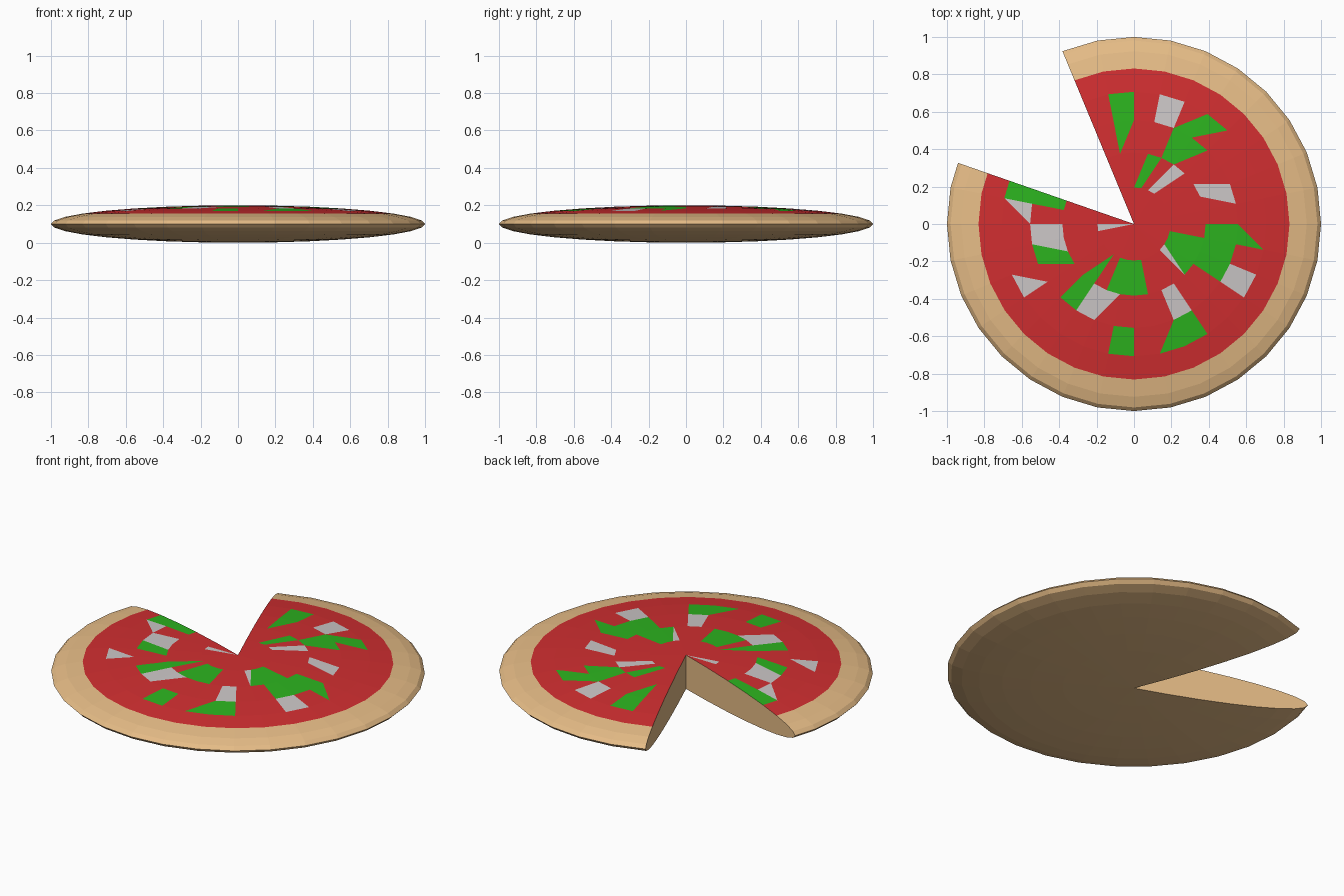
import bpy
import bmesh
import math
from mathutils import Vector

cube = bpy.data.objects.get("Cube")
if cube:
    bpy.data.objects.remove(cube, do_unlink=True)

SEGMENTS, RINGS = 32, 16
STEP = math.tau / SEGMENTS
HALF_HEIGHT = 0.1
SAUCE_RING = 5
CUT_START, CUT_END = math.radians(112.5), math.radians(160.85)
CRUST, SAUCE, PEPPER, CHEESE = range(4)

# Topping patches: ring, then first and last segment on its inner and outer edge
PEPPERS = [
    (2, 9, 9, 8, 9), (3, 8, 9, 8, 9), (3, 5, 6, 4, 5), (2, 5, 6, 4, 6),
    (1, 7, 8, 6, 7), (2, -3, 0, -3, 0), (1, -3, -1, -4, -1),
    (3, -1, 0, -1, -1), (3, -6, -5, -7, -5), (3, -9, -8, -9, -8),
    (1, -10, -7, -10, -7), (1, -11, -11, -12, -11), (2, -12, -11, -12, -11),
    (2, 18, 19, 17, 18), (2, 14, 15, 14, 15), (3, 14, 15, 14, 15),
]
CHEESES = [
    (3, 6, 7, 6, 7), (1, 5, 6, 4, 5), (2, 2, 3, 1, 2), (1, -4, -3, -4, -4),
    (3, -3, -2, -3, -2), (2, -6, -5, -6, -5), (2, -11, -9, -11, -10),
    (3, -13, -13, -14, -13), (2, 16, 18, 16, 17), (0, 16, 17, 16, 17),
    (3, 15, 16, 15, 15),
]


def srgb(*channels):
    return tuple((c / 255) ** 2.2 for c in channels) + (1.0,)


def make_material(name, color):
    mat = bpy.data.materials.new(name)
    mat.use_nodes = True
    mat.diffuse_color = color
    mat.node_tree.nodes["Principled BSDF"].inputs["Base Color"].default_value = color
    return mat


def angle(p):
    return math.atan2(p.y, p.x)


def height(face):
    return face.calc_center_median().z / HALF_HEIGHT - 1


def grid_point(ring, segment):
    r, a = math.sin(ring * STEP), segment * STEP
    return Vector((r * math.cos(a), r * math.sin(a), 0))


def bisect(bm, faces, point, normal):
    geom = set(faces)
    for f in faces:
        geom.update(f.verts)
        geom.update(f.edges)
    bmesh.ops.bisect_plane(bm, geom=list(geom), dist=1e-4,
                           plane_co=point, plane_no=normal)


def paint_patch(bm, patch, material):
    ring, in_lo, in_hi, out_lo, out_hi = patch
    middle = grid_point(SAUCE_RING, (in_lo + in_hi + out_lo + out_hi) / 4)
    low, high = math.cos((ring + 1) * STEP), math.cos(ring * STEP)
    sides = []

    def inside():
        found = []
        for f in bm.faces:
            c = f.calc_center_median()
            if (f.material_index == SAUCE and low < height(f) < high
                    and c.dot(middle) > 0
                    and all((c - p).dot(n) > 0 for p, n in sides)):
                found.append(f)
        return found

    for inner, outer, sign in ((in_lo, out_lo, 1), (in_hi, out_hi, -1)):
        p = grid_point(ring, inner)
        d = grid_point(ring + 1, outer) - p
        normal = Vector((-d.y, d.x, 0)).normalized() * sign
        bisect(bm, inside(), p, normal)
        sides.append((p, normal))
    for f in inside():
        f.material_index = material


# Flattened round body
bm = bmesh.new()
bmesh.ops.create_uvsphere(bm, u_segments=SEGMENTS, v_segments=RINGS, radius=1)
for v in bm.verts:
    v.co.z = (v.co.z + 1) * HALF_HEIGHT

# Missing slice
for a in (CUT_START, CUT_END):
    near = [f for f in bm.faces
            if abs(angle(f.calc_center_median()) - a) < STEP]
    bisect(bm, near, (0, 0, 0), (-math.sin(a), math.cos(a), 0))
slice_faces = [f for f in bm.faces
               if CUT_START < angle(f.calc_center_median()) < CUT_END]
bmesh.ops.delete(bm, geom=slice_faces, context='FACES')

# Sauce on the upper middle
for f in bm.faces:
    f.material_index = SAUCE if height(f) > math.cos(SAUCE_RING * STEP) else CRUST

# Walls of the cut
rim = {v for e in bm.edges if e.is_boundary for v in e.verts}
for a in (CUT_START, CUT_END):
    wall = [v for v in rim
            if v.co.xy.length < 1e-4 or abs(angle(v.co) - a) < 0.02]
    bm.faces.new(sorted(wall, key=lambda v: v.co.z)).material_index = CRUST
bmesh.ops.recalc_face_normals(bm, faces=bm.faces)

# Toppings
for patches, material in ((PEPPERS, PEPPER), (CHEESES, CHEESE)):
    for patch in patches:
        paint_patch(bm, patch, material)

mesh = bpy.data.meshes.new("pizza")
bm.to_mesh(mesh)
bm.free()
for name, color in (("crust tan", srgb(232, 189, 135)),
                    ("sauce red", srgb(208, 50, 52)),
                    ("pepper green", srgb(48, 178, 36)),
                    ("cheese white", srgb(203, 198, 198))):
    mesh.materials.append(make_material(name, color))
pizza = bpy.data.objects.new("pizza", mesh)
bpy.context.collection.objects.link(pizza)
